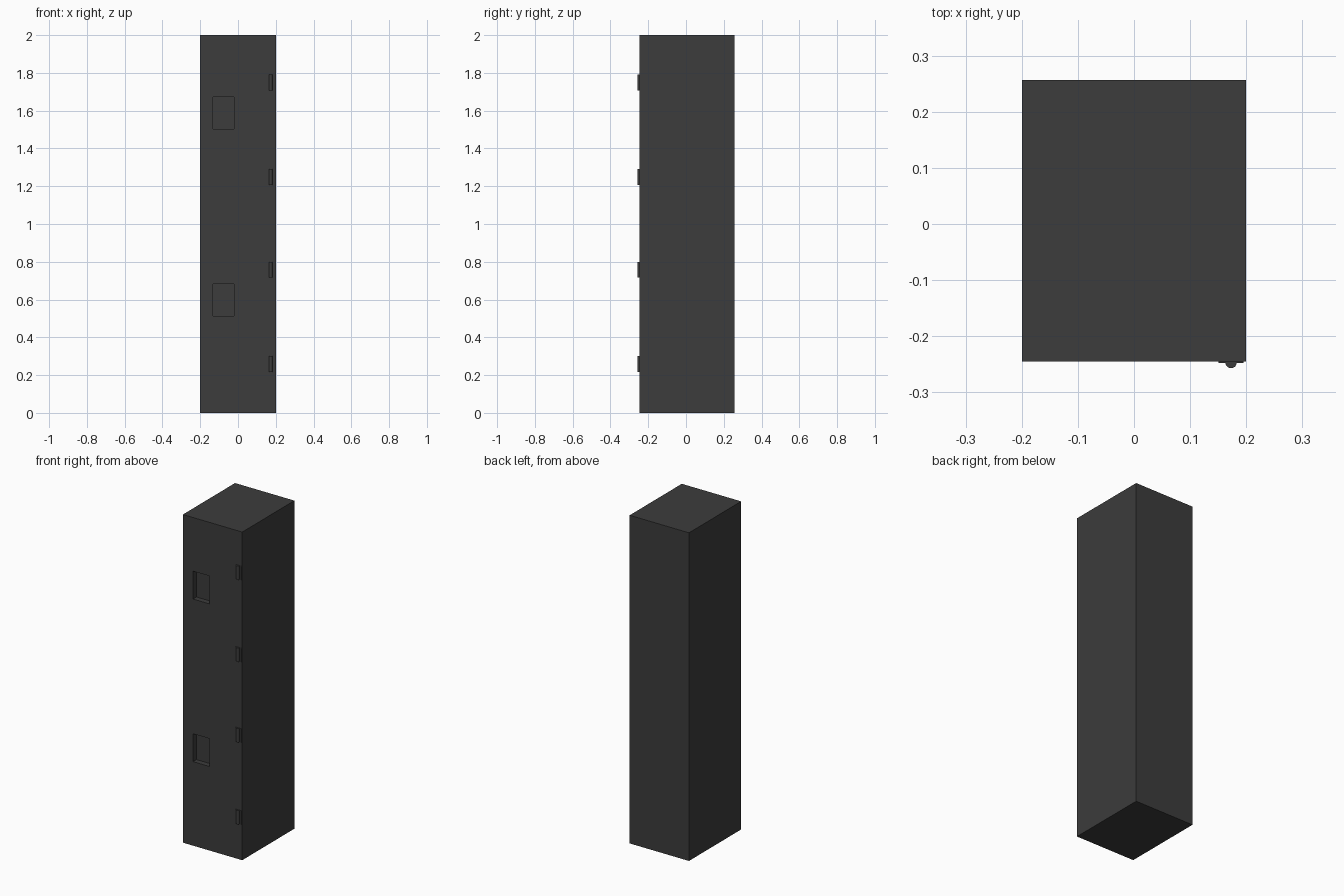
import bpy

if "Cube" in bpy.data.objects:
    bpy.data.objects.remove(bpy.data.objects["Cube"])

dark = bpy.data.materials.new("dark_metal")
dark.diffuse_color = (0.045, 0.045, 0.045, 1)
dark.use_nodes = True
dark.node_tree.nodes["Principled BSDF"].inputs["Base Color"].default_value = dark.diffuse_color

FRONT, BACK = -0.245, 0.257


def box(name, x0, x1, y0, y1, z0, z1):
    bpy.ops.mesh.primitive_cube_add(size=1, location=((x0 + x1) / 2, (y0 + y1) / 2, (z0 + z1) / 2))
    ob = bpy.context.object
    ob.name = name
    ob.scale = (x1 - x0, y1 - y0, z1 - z0)
    bpy.ops.object.transform_apply(location=False, rotation=False, scale=True)
    ob.data.materials.append(dark)
    return ob


# Locker cabinet with its flush doors
cabinet = box("locker_cabinet", -0.2, 0.2, FRONT, BACK, 0, 2)

# Recessed handle pocket in the upper and lower door
for label, z in (("lower", 0.512), ("upper", 1.503)):
    cutter = box(label + "_handle_cutter", -0.132, -0.02, FRONT - 0.05, FRONT + 0.033, z, z + 0.17)
    cutter.hide_render = True
    cutter.hide_set(True)
    cut = cabinet.modifiers.new(label + "_handle_pocket", "BOOLEAN")
    cut.operation = "DIFFERENCE"
    cut.solver = "EXACT"
    cut.object = cutter

# Two hinges per door: a thin leaf plate with a round knuckle
for i, z in enumerate((0.258, 0.758, 1.249, 1.749), 1):
    box(f"hinge_leaf_{i}", 0.151, 0.195, FRONT - 0.003, FRONT + 0.002, z - 0.042, z + 0.042)
    bpy.ops.mesh.primitive_cylinder_add(vertices=20, radius=0.01, depth=0.084,
                                        location=(0.173, FRONT - 0.002, z))
    knuckle = bpy.context.object
    knuckle.name = f"hinge_knuckle_{i}"
    knuckle.data.materials.append(dark)
    bpy.ops.object.shade_smooth_by_angle()
